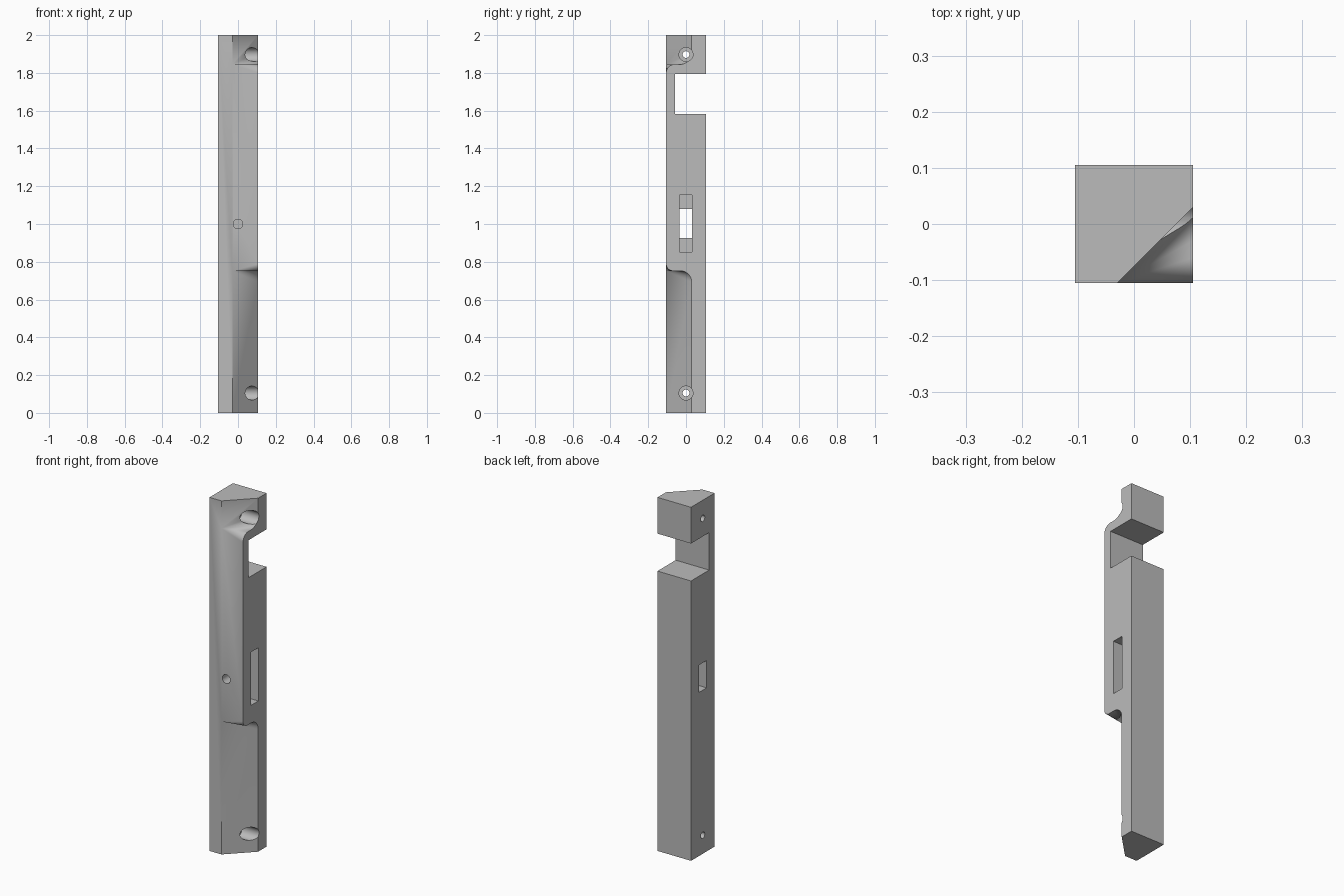
import bpy, bmesh
from math import sin, cos, pi
from mathutils import Matrix

if "Cube" in bpy.data.objects:
    bpy.data.objects.remove(bpy.data.objects["Cube"])

H = 0.105        # half width of the square bar
C, K = -0.03, 0.03   # where the corner cut meets the front and right faces
LENGTH = 2.0
STEPS = 12

grey = bpy.data.materials.new("plain grey")
grey.use_nodes = True
grey.diffuse_color = (0.5, 0.5, 0.5, 1)
grey.node_tree.nodes["Principled BSDF"].inputs["Base Color"].default_value = (0.5, 0.5, 0.5, 1)


def ogee(z0, s, r, big):
    """S-shaped edge on the right face, from the front corner back to the corner cut."""
    angles = [pi / 2 * i / STEPS for i in range(STEPS + 1)]
    nose = [(H, -H + r - r * cos(t), z0 - s * (r - r * sin(t))) for t in angles]
    fillet = [(H, K - big + big * sin(t), z0 + s * (big - big * cos(t))) for t in angles]
    return nose + fillet


# Bar with the front right corner cut away at both ends
bm = bmesh.new()
cache = {}


def vert(p):
    key = tuple(round(v, 5) for v in p)
    if key not in cache:
        cache[key] = bm.verts.new(key)
    return cache[key]


def face(*points):
    return bm.faces.new([vert(p) for p in points])


ends = [(0, 0.752, ogee(0.752, -1, 0.037, 0.06)),
        (LENGTH, 1.845, ogee(1.845, 1, 0.045, 0.06))]
for end, z0, curve in ends:
    apex = (C, -H, z0)
    face((-H, -H, end), (C, -H, end), (H, K, end), (H, H, end), (-H, H, end))
    face((C, -H, end), (H, K, end), curve[-1], apex)
    for a, b in zip(curve, curve[1:]):
        face(apex, a, b)
low, high = ends[0][2], ends[1][2]
face((-H, -H, 0), (C, -H, 0), (C, -H, ends[0][1]), low[0],
     high[0], (C, -H, ends[1][1]), (C, -H, LENGTH), (-H, -H, LENGTH))
face((H, K, 0), (H, H, 0), (H, H, LENGTH), (H, K, LENGTH), *reversed(high), *low)
face((-H, H, 0), (H, H, 0), (H, H, LENGTH), (-H, H, LENGTH))
face((-H, -H, 0), (-H, H, 0), (-H, H, LENGTH), (-H, -H, LENGTH))
bmesh.ops.recalc_face_normals(bm, faces=bm.faces)
mesh = bpy.data.meshes.new("notched_bar")
bm.to_mesh(mesh)
bm.free()
bar = bpy.data.objects.new("notched_bar", mesh)
bpy.context.collection.objects.link(bar)
mesh.materials.append(grey)

cutters = []


def add_cutter(name, build):
    cut = bmesh.new()
    build(cut)
    data = bpy.data.meshes.new(name)
    cut.to_mesh(data)
    cut.free()
    data.materials.append(grey)
    ob = bpy.data.objects.new(name, data)
    bpy.context.collection.objects.link(ob)
    ob.hide_render = True
    cutters.append(ob)
    mod = bar.modifiers.new(name, "BOOLEAN")
    mod.operation = "DIFFERENCE"
    mod.solver = "EXACT"
    mod.object = ob


def box(name, lo, hi):
    mid = [(a + b) / 2 for a, b in zip(lo, hi)]
    size = [b - a for a, b in zip(lo, hi)]
    m = Matrix.Translation(mid) @ Matrix.Diagonal((*size, 1))
    add_cutter(name, lambda cut: bmesh.ops.create_cube(cut, size=1, matrix=m))


def hole(name, radius, start, stop, axis, centre):
    """Round hole along x or y."""
    loc = list(centre)
    loc["XY".index(axis)] = (start + stop) / 2
    turn = Matrix.Rotation(pi / 2, 4, "Y" if axis == "X" else "X")
    m = Matrix.Translation(loc) @ turn
    add_cutter(name, lambda cut: bmesh.ops.create_cone(
        cut, cap_ends=True, segments=32, radius1=radius, radius2=radius,
        depth=stop - start, matrix=m))


# Back notch, stepped slot and front pin hole
box("back_notch", (-0.3, -0.057, 1.583), (0.3, 0.3, 1.795))
box("slot_pocket", (0, -0.035, 0.852), (0.3, 0.032, 1.153))
box("slot_through", (-0.3, -0.035, 0.925), (0.05, 0.032, 1.08))
hole("pin_hole", 0.025, -0.3, 0, "Y", (0, 0, 1))

# Counterbored screw holes near each end
for label, z in (("lower", 0.105), ("upper", 1.897)):
    hole(label + "_screw_hole", 0.018, -0.3, 0.3, "X", (0, 0, z))
    hole(label + "_counterbore", 0.037, 0, 0.3, "X", (0, 0, z))

# Apply the cuts and drop the cutters
depsgraph = bpy.context.evaluated_depsgraph_get()
result = bpy.data.meshes.new_from_object(bar.evaluated_get(depsgraph))
bar.modifiers.clear()
bar.data = result
for ob in cutters:
    bpy.data.objects.remove(ob)
result.materials.clear()
result.materials.append(grey)
for poly in result.polygons:
    poly.material_index = 0

for ob in bpy.context.selected_objects:
    ob.select_set(False)
bar.select_set(True)
bpy.context.view_layer.objects.active = bar
bpy.ops.object.shade_smooth_by_angle()
